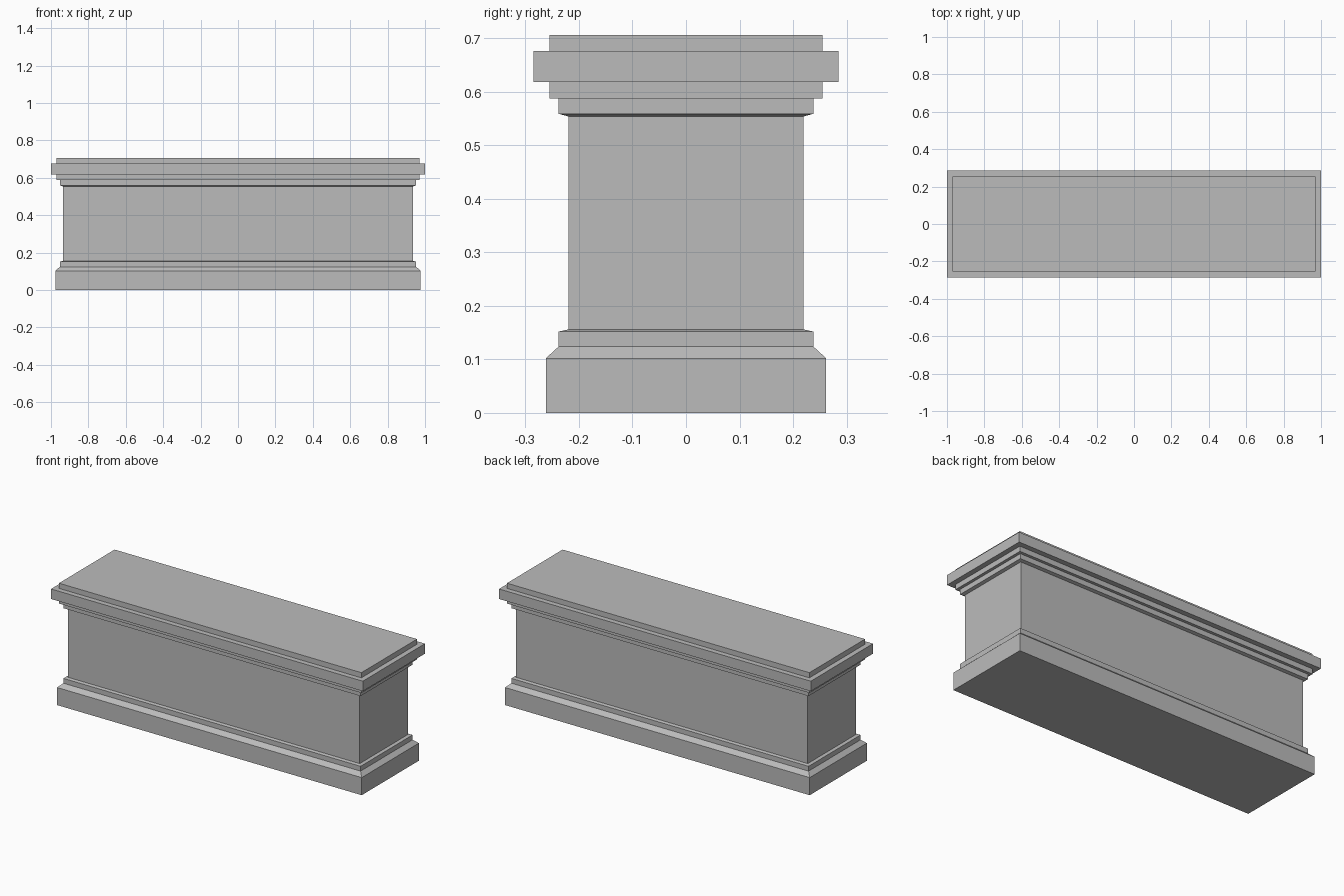
import bpy
import bmesh

cube = bpy.data.objects.get("Cube")
if cube:
    bpy.data.objects.remove(cube, do_unlink=True)

STRETCH = 0.715  # extra half length along x

stone = bpy.data.materials.new("grey stone")
stone.use_nodes = True
GREY = (0.5, 0.5, 0.5, 1)
stone.diffuse_color = GREY
stone.node_tree.nodes["Principled BSDF"].inputs["Base Color"].default_value = GREY


def moulding(name, profile, cap_bottom=False, cap_top=False):
    """Sweep a (half depth, height) profile around a rectangle."""
    bm = bmesh.new()
    rings = []
    for d, z in profile:
        x = d + STRETCH
        rings.append([bm.verts.new((sx * x, sy * d, z))
                      for sx, sy in ((-1, -1), (1, -1), (1, 1), (-1, 1))])
    for low, high in zip(rings, rings[1:]):
        for i in range(4):
            j = (i + 1) % 4
            bm.faces.new((low[i], low[j], high[j], high[i]))
    if cap_bottom:
        bm.faces.new(rings[0][::-1])
    if cap_top:
        bm.faces.new(rings[-1])
    mesh = bpy.data.meshes.new(name)
    bm.to_mesh(mesh)
    bm.free()
    mesh.materials.append(stone)
    obj = bpy.data.objects.new(name, mesh)
    bpy.context.collection.objects.link(obj)
    return obj


# Stepped foot with a sloped shoulder
moulding("base", [(0.262, 0), (0.262, 0.102), (0.238, 0.124),
                  (0.238, 0.152), (0.22, 0.156)], cap_bottom=True)

# Plain middle block
moulding("body", [(0.22, 0.156), (0.22, 0.554)])

# Stepped top slab
moulding("cornice", [(0.22, 0.554), (0.238, 0.559), (0.238, 0.588),
                     (0.255, 0.588), (0.255, 0.618), (0.285, 0.618),
                     (0.285, 0.676), (0.255, 0.676), (0.255, 0.706)], cap_top=True)
